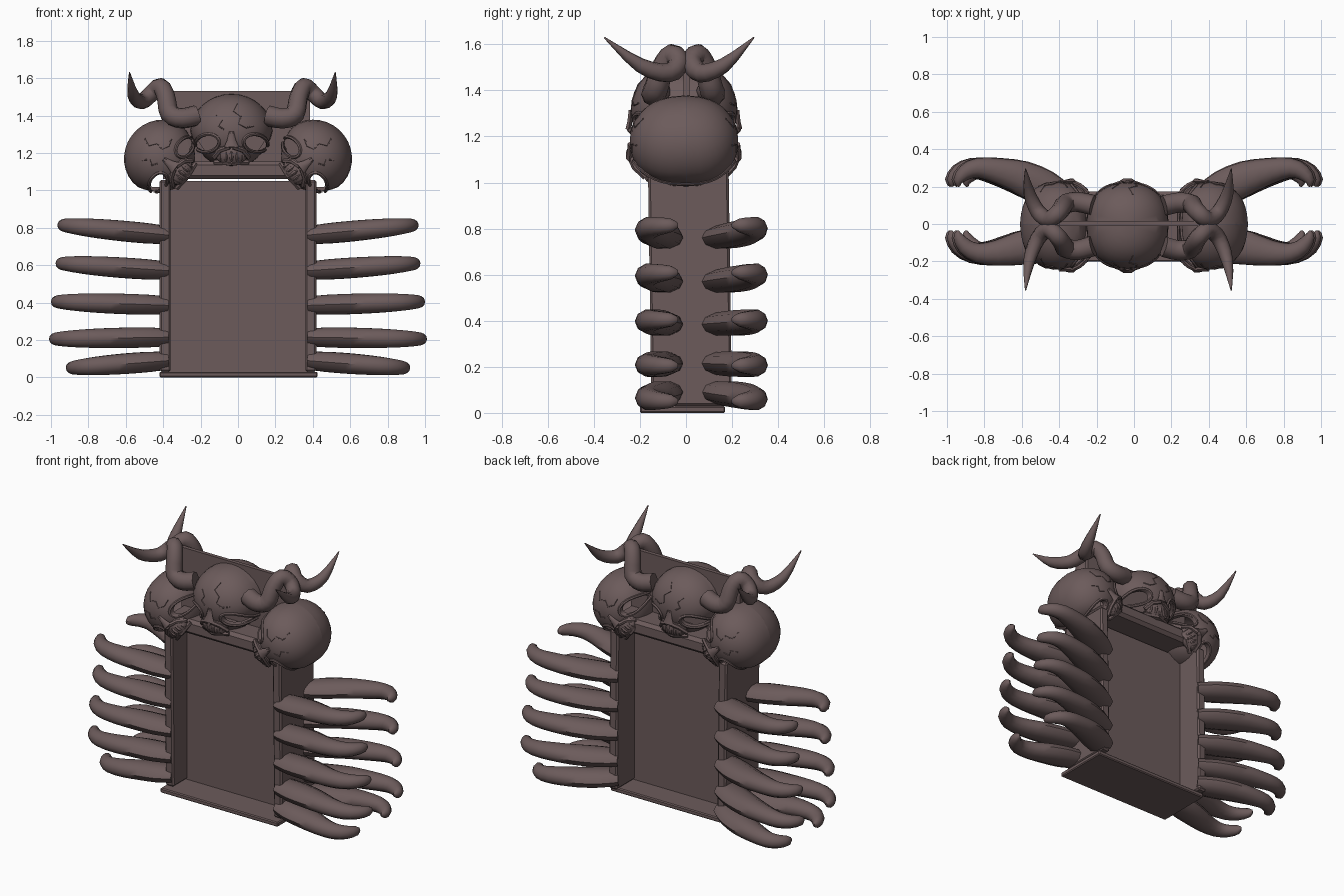
import bpy, bmesh, math
from mathutils import Vector, Matrix

if "Cube" in bpy.data.objects:
    bpy.data.objects.remove(bpy.data.objects["Cube"])

mat = bpy.data.materials.new("dark brown bone")
mat.diffuse_color = (0.15, 0.105, 0.105, 1)
mat.use_nodes = True
mat.node_tree.nodes["Principled BSDF"].inputs["Base Color"].default_value = mat.diffuse_color


def finish(bm, name, angle=35):
    """Turn a bmesh into a named object, smooth shaded with sharp edges kept."""
    me = bpy.data.meshes.new(name)
    bm.to_mesh(me)
    bm.free()
    ob = bpy.data.objects.new(name, me)
    bpy.context.collection.objects.link(ob)
    me.materials.append(mat)
    bpy.ops.object.select_all(action='DESELECT')
    ob.select_set(True)
    bpy.context.view_layer.objects.active = ob
    bpy.ops.object.shade_smooth_by_angle(angle=math.radians(angle))
    return ob


def box(name, x0, x1, y0, y1, z0, z1, bevel=0.0, lean=0.0):
    bm = bmesh.new()
    m = Matrix.Translation(((x0+x1)/2, (y0+y1)/2, (z0+z1)/2)) @ Matrix.Diagonal((x1-x0, y1-y0, z1-z0, 1))
    bmesh.ops.create_cube(bm, size=1, matrix=m)
    for v in bm.verts:
        if v.co.z < (z0+z1)/2:
            v.co.y += lean
    if bevel:
        bmesh.ops.bevel(bm, geom=bm.edges[:], offset=bevel, segments=1, affect='EDGES')
    return finish(bm, name, 20)


def rounded(path, radii, steps=3):
    """Catmull-Rom refinement of a path and its radii."""
    rows = [Vector((*p, *r)) for p, r in zip(path, radii)]
    out = []
    for i in range(len(rows)-1):
        a, b, c, d = rows[max(i-1, 0)], rows[i], rows[i+1], rows[min(i+2, len(rows)-1)]
        for k in range(steps):
            t = k/steps
            out.append(0.5*(2*b + (c-a)*t + (2*a-5*b+4*c-d)*t*t + (3*b-a-3*c+d)*t**3))
    out.append(rows[-1])
    return [v[:3] for v in out], [v[3:] for v in out]


def sweep(bm, path, radii, sides=8, closed=False):
    """Sweep an ellipse (across, upright) along a path with a carried frame."""
    pts = [Vector(p) for p in path]
    n = Vector((0, 0, 1))
    rings = []
    for i, p in enumerate(pts):
        if closed:
            t = pts[(i+1) % len(pts)] - pts[i-1]
        else:
            t = pts[min(i+1, len(pts)-1)] - pts[max(i-1, 0)]
        t.normalize()
        n = n - t * n.dot(t)
        if n.length < 1e-3:
            n = t.orthogonal()
        n.normalize()
        b = t.cross(n)
        a, c = radii[i]
        rings.append([bm.verts.new(p + b*a*math.cos(k*math.tau/sides) + n*c*math.sin(k*math.tau/sides))
                      for k in range(sides)])
    faces = []
    for i in range(len(rings) if closed else len(rings)-1):
        r, q = rings[i], rings[(i+1) % len(rings)]
        for k in range(sides):
            j = (k+1) % sides
            faces.append(bm.faces.new((r[k], r[j], q[j], q[k])))
    if not closed:
        faces.append(bm.faces.new(rings[0][::-1]))
        faces.append(bm.faces.new(rings[-1]))
    bmesh.ops.recalc_face_normals(bm, faces=faces)


def blob(bm, loc, scale, seg=12):
    m = Matrix.Translation(loc) @ Matrix.Diagonal((*scale, 1))
    bmesh.ops.create_uvsphere(bm, u_segments=seg, v_segments=max(6, seg//2), radius=1, matrix=m)


# --- portal: sill, jambs, inner panel, lintel and upper plate
box("sill", -0.42, 0.425, -0.2, 0.17, 0, 0.03, 0.006)
for s, side in ((-1, "left"), (1, "right")):
    xs = sorted((s*0.36, s*0.42))
    box(side + "_jamb", xs[0], xs[1], -0.165, 0.185, 0.03, 1.055, 0.01, 0.015)
box("inner_panel", -0.37, 0.37, -0.01, 0.015, 0.02, 1.05)
box("upper_plate", -0.40, 0.385, -0.01, 0.015, 1.06, 1.53)
box("lintel", -0.40, 0.40, -0.165, 0.175, 1.06, 1.155, 0.02)

# --- ribs: five per side, front and back, curving to a blunt hooked tip
# (root z, tip z, tip x)
ribs = [(0.76, 0.815, 0.94), (0.57, 0.61, 0.95), (0.385, 0.405, 0.975), (0.215, 0.205, 0.985), (0.09, 0.05, 0.895)]
front = [(0.0, -0.09), (0.18, -0.11), (0.4, -0.13), (0.62, -0.155), (0.8, -0.155), (0.92, -0.12), (0.985, -0.065), (0.985, -0.035)]
back = [(0.0, 0.14), (0.18, 0.195), (0.4, 0.25), (0.62, 0.285), (0.8, 0.30), (0.92, 0.275), (0.985, 0.23), (0.975, 0.20)]
size = [(0.08, 0.05), (0.095, 0.056), (0.088, 0.057), (0.068, 0.054), (0.053, 0.048), (0.043, 0.04), (0.027, 0.03), (0.006, 0.01)]
for s, side in ((-1, "left"), (1, "right")):
    for prof, face in ((front, "front"), (back, "back")):
        for i, (z0, z1, xt) in enumerate(ribs):
            bm = bmesh.new()
            path = [(s*(0.385 + (xt-0.385)*u/0.985), y, z0 + (z1-z0)*u) for u, y in prof]
            sweep(bm, *rounded(path, size, 2), 10)
            finish(bm, f"{side}_{face}_rib_{i+1}", 50)

# --- horns from the sides of the middle skull
horn = [(0.19, -0.12, 1.40), (0.27, -0.14, 1.385), (0.335, -0.13, 1.41), (0.355, -0.1, 1.5), (0.385, -0.06, 1.555),
        (0.43, -0.03, 1.52), (0.485, -0.08, 1.475), (0.53, -0.2, 1.51), (0.55, -0.355, 1.63)]
hr = [0.056, 0.055, 0.053, 0.05, 0.047, 0.045, 0.042, 0.032, 0.003]
for s, side in ((-1, "left"), (1, "right")):
    for k, face in ((1, "front"), (-0.83, "back")):
        bm = bmesh.new()
        sweep(bm, *rounded([(s*x - 0.03, y*k, z) for x, y, z in horn], [(r, r) for r in hr], 3), 9)
        finish(bm, f"{side}_{face}_horn", 50)

# --- skull, modelled once facing -y around the origin
RX, RY, RZ, FULL = 0.22, 0.24, 0.2, 0.8


def taper(z):
    return 1 - 0.16*max(0, -z/RZ)


def surf(x, z, lift=0.0):
    q = 1 - (x/(RX*taper(z)))**2 - (z/RZ)**2
    return Vector((x, -RY*max(0.0, q)**(FULL/2) - lift, z))


# hollow cranium, fuller towards the face, with eye sockets cut through
bm = bmesh.new()
blob(bm, (0, 0, 0), (RX, RY, RZ), 32)
for v in bm.verts:
    v.co.x *= taper(v.co.z)
    v.co.y = math.copysign(RY*abs(v.co.y/RY)**FULL, v.co.y) if abs(v.co.y) > 1e-5 else 0
cran = finish(bm, "cranium_shell")
sol = cran.modifiers.new("shell", 'SOLIDIFY')
sol.thickness = 0.025
sol.offset = -1
EX, EZ, EA, EB, TILT = 0.13, -0.063, 0.058, 0.04, 0.2
cutters = []
for s in (-1, 1):
    bm = bmesh.new()
    m = (Matrix.Translation((s*EX, -0.22, EZ)) @ Matrix.Rotation(s*TILT, 4, 'Y')
         @ Matrix.Diagonal((EA, 1, EB, 1)) @ Matrix.Rotation(math.pi/2, 4, 'X'))
    bmesh.ops.create_cone(bm, cap_ends=True, segments=24, radius1=1, radius2=1, depth=0.4, matrix=m)
    cut = finish(bm, "eye_cutter")
    cut.hide_render = True
    cutters.append(cut)
    b = cran.modifiers.new("eye", 'BOOLEAN')
    b.object = cut
    b.operation = 'DIFFERENCE'
    b.solver = 'EXACT'
bpy.context.view_layer.update()
ev = cran.evaluated_get(bpy.context.evaluated_depsgraph_get())
skull = bmesh.new()
skull.from_mesh(ev.to_mesh())
for ob in cutters + [cran]:
    bpy.data.objects.remove(ob)

# eye rims
for s in (-1, 1):
    rim = []
    c, d = math.cos(s*TILT), math.sin(s*TILT)
    for k in range(24):
        a = k*math.tau/24
        x, z = (EA+0.007)*math.cos(a), (EB+0.007)*math.sin(a)
        rim.append(surf(s*EX + x*c + z*d, EZ - x*d + z*c))
    sweep(skull, rim, [(0.01, 0.01)]*24, 6, True)
# muzzle, nose ridge, teeth and lips
blob(skull, (0, -0.185, -0.115), (0.09, 0.05, 0.07), 16)
sweep(skull, [surf(0, 0.0), surf(0, -0.05, 0.01), (0, -0.25, -0.085)], [(0.012, 0.01), (0.025, 0.012), (0.04, 0.015)], 6)
for i in range(5):
    x = (i-2)*0.03
    blob(skull, (x, -0.22 + 5*x*x, -0.128), (0.014, 0.02, 0.034), 8)
for s in (-1, 1):
    sweep(skull, [(s*0.01, -0.245, -0.083), (s*0.06, -0.227, -0.1), (s*0.092, -0.185, -0.14)], [(0.014, 0.014)]*3, 6)
sweep(skull, [(-0.09, -0.17, -0.165), (0, -0.21, -0.17), (0.09, -0.17, -0.165)], [(0.014, 0.014)]*3, 6)
# fine raised cracks on the forehead
cracks = [[(0.03, 0.15), (0.01, 0.11), (0.05, 0.08), (0.04, 0.04), (0.08, 0.02), (0.12, 0.03)],
          [(-0.08, 0.09), (-0.05, 0.06), (-0.07, 0.03), (-0.04, 0.01)]]
for c in cracks:
    sweep(skull, [surf(x, z) for x, z in c], [(0.004, 0.004)]*len(c), 5)


def place_skull(name, matrix):
    """Place the skull, keep its front half and mirror that to the back."""
    for k, face in ((1, "front"), (-0.93, "back")):
        bm = skull.copy()
        m = Matrix.Diagonal((1, k, 1, 1)) @ matrix
        bm.transform(m)
        bmesh.ops.bisect_plane(bm, geom=bm.verts[:] + bm.edges[:] + bm.faces[:], plane_co=(0, 0, 0),
                               plane_no=(0, k, 0), clear_outer=True)
        if m.determinant() < 0:
            bmesh.ops.reverse_faces(bm, faces=bm.faces[:])
        finish(bm, f"{name}_{face}", 40)


place_skull("middle_skull", Matrix.Translation((-0.035, 0, 1.315)))
tilt = (Matrix.Translation((-0.415, 0, 1.18)) @ Matrix.Rotation(math.radians(-53), 4, 'Y')
        @ Matrix.Rotation(math.radians(5), 4, 'X') @ Matrix.Diagonal((0.92, 1.02, 0.95, 1)))
place_skull("left_skull", tilt)
place_skull("right_skull", Matrix.Diagonal((-1, 1, 1, 1)) @ tilt)
skull.free()
